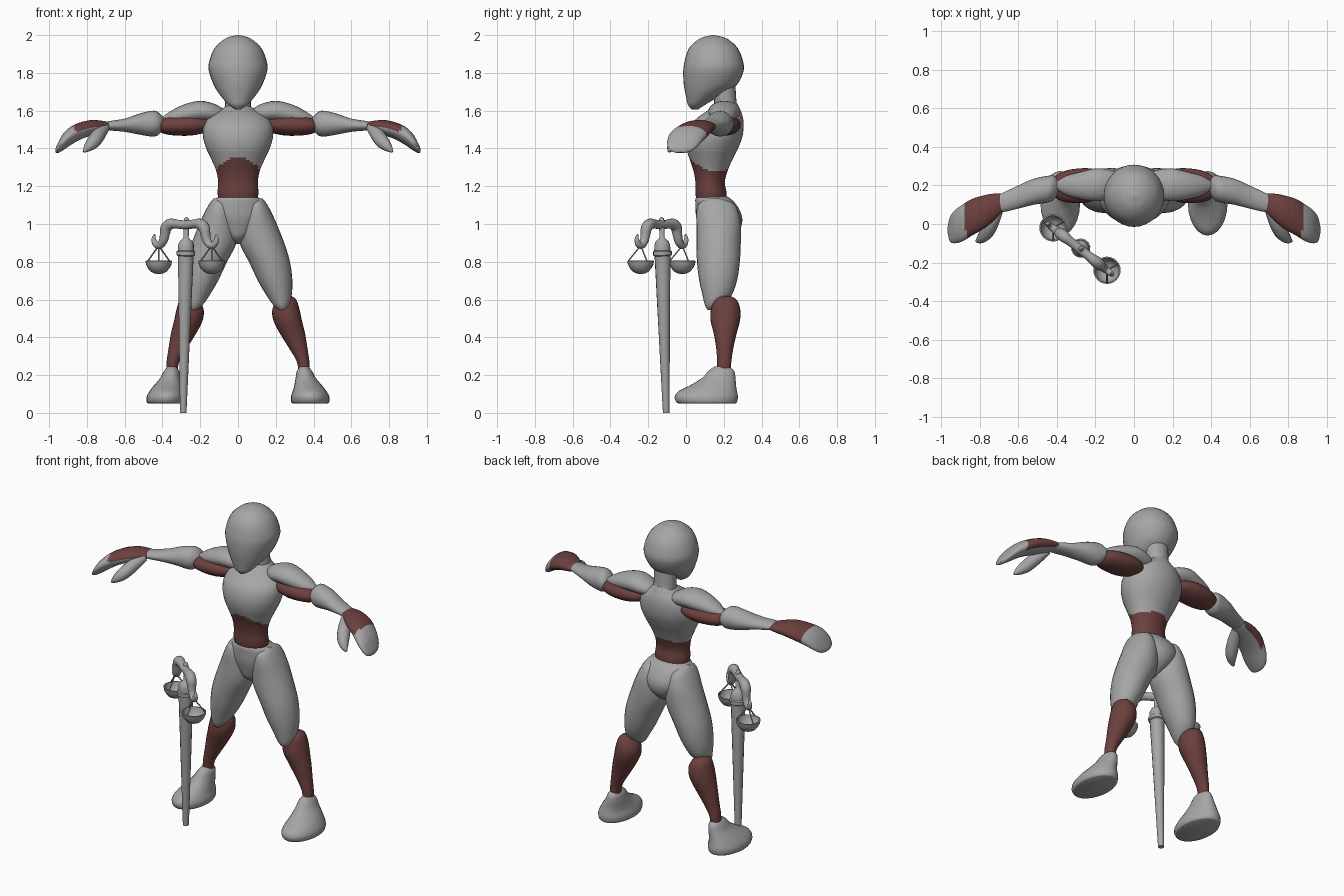
import bpy, bmesh, math
from mathutils import Vector


def material(name, rgb):
    m = bpy.data.materials.new(name)
    m.diffuse_color = (*rgb, 1)
    return m


GREY = material("grey", (0.38, 0.38, 0.38))
BROWN = material("dark brown", (0.15, 0.052, 0.048))


def catmull(rows, steps):
    """Smoothly interpolate a list of equal-length tuples."""
    out = []
    for i in range(len(rows) - 1):
        p0, p1 = rows[max(i - 1, 0)], rows[i]
        p2, p3 = rows[i + 1], rows[min(i + 2, len(rows) - 1)]
        for s in range(steps):
            t = s / steps
            out.append([0.5 * (2 * b + (c - a) * t + (2 * a - 5 * b + 4 * c - d) * t * t
                               + (3 * b - a - 3 * c + d) * t ** 3)
                        for a, b, c, d in zip(p0, p1, p2, p3)])
    out.append(list(rows[-1]))
    return out


def finish(obj, mirror=False, angle=40):
    bpy.ops.object.select_all(action='DESELECT')
    obj.select_set(True)
    bpy.context.view_layer.objects.active = obj
    bpy.ops.object.shade_smooth_by_angle(angle=math.radians(angle))
    if mirror:
        obj.modifiers.new("mirror", 'MIRROR').use_mirror_merge = False
    return obj


def loft(name, rows, axis='Z', mats=(GREY,), rule=None, mirror=False, steps=3, sides=24):
    """Elliptical rings; a row is (position, a_min, a_max, b_min, b_max)."""
    bm = bmesh.new()
    rings = []
    for p, a0, a1, b0, b1 in catmull(rows, steps):
        ring = []
        for k in range(sides):
            w = 2 * math.pi * k / sides
            a = (a0 + a1) / 2 + (a1 - a0) / 2 * math.cos(w)
            b = (b0 + b1) / 2 + (b1 - b0) / 2 * math.sin(w)
            ring.append(bm.verts.new((a, b, p) if axis == 'Z' else (p, a, b)))
        rings.append(ring)
    for r, q in zip(rings, rings[1:]):
        for k in range(sides):
            j = (k + 1) % sides
            bm.faces.new((r[k], r[j], q[j], q[k]))
    bm.faces.new(rings[0][::-1])
    bm.faces.new(rings[-1])
    bmesh.ops.recalc_face_normals(bm, faces=bm.faces)
    bm.normal_update()
    if rule:
        for f in bm.faces:
            f.material_index = int(rule(f.calc_center_median(), f.normal))
    me = bpy.data.meshes.new(name)
    bm.to_mesh(me)
    bm.free()
    for m in mats:
        me.materials.append(m)
    obj = bpy.data.objects.new(name, me)
    bpy.context.collection.objects.link(obj)
    return finish(obj, mirror)


def tube(name, points, mirror=False, steps=3, res=5):
    """Round tube through (x, y, z, radius) points."""
    cu = bpy.data.curves.new(name, 'CURVE')
    cu.dimensions = '3D'
    cu.bevel_depth = 1
    cu.bevel_resolution = res
    cu.use_fill_caps = True
    pts = catmull(points, steps)
    sp = cu.splines.new('POLY')
    sp.points.add(len(pts) - 1)
    for q, (x, y, z, r) in zip(sp.points, pts):
        q.co = (x, y, z, 1)
        q.radius = r
    cu.materials.append(GREY)
    obj = bpy.data.objects.new(name, cu)
    bpy.context.collection.objects.link(obj)
    bpy.ops.object.select_all(action='DESELECT')
    obj.select_set(True)
    bpy.context.view_layer.objects.active = obj
    bpy.ops.object.convert(target='MESH')
    return finish(bpy.context.view_layer.objects.active, mirror)


def centred(rows):
    """Rows (z, half_width, y_min, y_max) symmetric about x = 0."""
    return [(z, -w, w, y0, y1) for z, w, y0, y1 in rows]


# Head and neck
loft("head", centred([
    (1.607, .015, .03, .065), (1.63, .05, .01, .10), (1.66, .077, .003, .15),
    (1.70, .108, -.005, .22), (1.74, .13, -.012, .272), (1.80, .152, -.015, .302),
    (1.85, .155, -.01, .305), (1.93, .125, .015, .275), (1.98, .07, .07, .22),
    (1.995, .03, .115, .175), (2.0, .004, .14, .148)]), sides=32)
loft("neck", centred([(1.52, .085, .13, .29), (1.62, .068, .15, .27), (1.76, .07, .14, .26)]))


# Torso with a coloured waist
def waist(c, n):
    arch = 1 - (c.x / .12) ** 2
    front = (.23 - c.y) / .2
    return 1.135 - .025 * arch < c.z < 1.245 + .045 * arch + .06 * front


loft("torso", centred([
    (1.08, .095, .065, .21), (1.16, .108, .05, .215), (1.22, .105, .05, .205),
    (1.28, .115, .04, .22), (1.34, .14, .02, .245), (1.40, .168, .002, .275),
    (1.46, .185, .0, .298), (1.52, .183, .02, .305), (1.57, .15, .07, .30),
    (1.61, .085, .13, .285), (1.64, .05, .17, .27)]),
    mats=(GREY, BROWN), rule=waist, steps=5, sides=40)
loft("pelvis", centred([
    (1.15, .085, .065, .21), (1.135, .118, .05, .235), (1.10, .145, .05, .268),
    (1.04, .148, .053, .297), (.98, .11, .068, .29), (.93, .06, .085, .25),
    (.895, .012, .13, .19)]), sides=32)

# Legs
loft("thigh", [
    (1.135, .085, .13, .12, .18), (1.11, .05, .15, .07, .25), (1.06, .025, .178, .055, .278),
    (1.0, .008, .205, .055, .29), (.90, .008, .245, .055, .29), (.80, .058, .275, .058, .285),
    (.70, .105, .288, .07, .27), (.62, .152, .284, .088, .24), (.57, .188, .27, .10, .19),
    (.545, .22, .245, .115, .15)], mirror=True)
loft("lower_leg", [
    (.62, .25, .28, .19, .23), (.60, .21, .308, .15, .268), (.55, .182, .325, .132, .287),
    (.49, .187, .338, .13, .286), (.42, .222, .355, .147, .268), (.34, .272, .368, .16, .25),
    (.27, .312, .378, .165, .24), (.21, .32, .378, .165, .235)], mats=(BROWN,), mirror=True)
loft("foot", [
    (.05, .29, .475, -.04, .262), (.058, .282, .483, -.052, .27), (.085, .28, .484, -.06, .275),
    (.115, .29, .468, -.04, .27), (.145, .298, .445, .02, .265), (.185, .305, .412, .085, .262),
    (.222, .312, .392, .118, .255), (.245, .33, .372, .15, .23)], mirror=True)

# Arms
loft("shoulder", [
    (.06, .19, .24, 1.57, 1.60), (.085, .16, .265, 1.55, 1.615), (.13, .13, .282, 1.54, 1.638),
    (.20, .118, .288, 1.54, 1.652), (.28, .128, .27, 1.53, 1.635), (.35, .148, .25, 1.53, 1.602),
    (.40, .18, .22, 1.545, 1.568)], axis='X', mirror=True)
loft("upper_arm", [
    (.13, .17, .24, 1.50, 1.55), (.17, .135, .275, 1.485, 1.565), (.25, .11, .29, 1.468, 1.58),
    (.35, .113, .278, 1.47, 1.572), (.405, .135, .25, 1.483, 1.555), (.43, .18, .21, 1.51, 1.53)],
    axis='X', mats=(BROWN,), mirror=True)
loft("forearm", [
    (.382, .18, .205, 1.525, 1.545), (.41, .132, .248, 1.482, 1.58), (.445, .112, .25, 1.463, 1.60),
    (.52, .10, .235, 1.473, 1.585), (.60, .08, .20, 1.488, 1.558), (.68, .062, .162, 1.495, 1.545),
    (.73, .07, .14, 1.50, 1.535)], axis='X', mirror=True)
loft("hand", [
    (.665, .09, .13, 1.51, 1.53), (.685, .06, .155, 1.498, 1.54), (.73, .015, .157, 1.483, 1.548),
    (.78, -.025, .148, 1.468, 1.55), (.84, -.06, .13, 1.445, 1.536), (.89, -.09, .10, 1.415, 1.512),
    (.93, -.10, .07, 1.388, 1.472), (.955, -.09, .035, 1.375, 1.425), (.966, -.05, -.01, 1.38, 1.40)],
    axis='X', mats=(GREY, BROWN), mirror=True, steps=4,
    rule=lambda c, n: c.x < .88 + .3 * min(c.y, 0) and (n.z > .1 or n.y > .5))
tube("thumb", [(.70, .07, 1.51, .022), (.735, .01, 1.475, .036), (.765, -.045, 1.435, .036),
               (.795, -.078, 1.405, .024), (.818, -.09, 1.382, .006)], mirror=True)

# Staff: tapered shaft, collar, domed cap and top pin
def staff_point(z, r):
    k = z / .85
    return (-.29 + .014 * k, -.105 - .02 * k, z, r)


tube("staff", [staff_point(z, r) for z, r in (
    (0, .017), (.02, .018), (.83, .042), (.835, .05), (.855, .05), (.86, .043), (.89, .042),
    (.91, .033), (.922, .018), (.93, .014), (1.02, .014), (1.03, .012), (1.037, .004))], steps=1)

# Scale beam with curled hooks at both ends
CX, CY, DX, DY = -.28, -.13, .786, -.618
half = [(.06, 1.0, .024), (.10, 1.0, .029), (.128, .98, .03), (.137, .945, .026),
        (.147, .912, .023), (.17, .888, .02), (.197, .892, .017), (.212, .92, .012),
        (.205, .945, .004)]
arch = [(-t, z, r) for t, z, r in reversed(half)] + [(0, .995, .024)] + half
tube("scale_beam", [(CX + DX * t, CY + DY * t, z, r) for t, z, r in arch])

# Hanging pans with wires
bowl = [(.735, .006), (.738, .022), (.748, .042), (.765, .057), (.785, .067), (.805, .071),
        (.806, .064), (.787, .06), (.767, .05), (.752, .035), (.745, .012)]
for side, tag in ((-1, "left"), (1, "right")):
    px, py = CX + DX * .178 * side, CY + DY * .178 * side
    loft(tag + "_pan", [(z, px - r, px + r, py - r, py + r) for z, r in bowl], steps=1)
    for k in range(3):
        w = math.radians(30 + 120 * k)
        tube(tag + "_pan_wire", [(px, py, .885, .004),
                                 (px + .067 * math.cos(w), py + .067 * math.sin(w), .803, .004)],
             steps=1, res=1)
